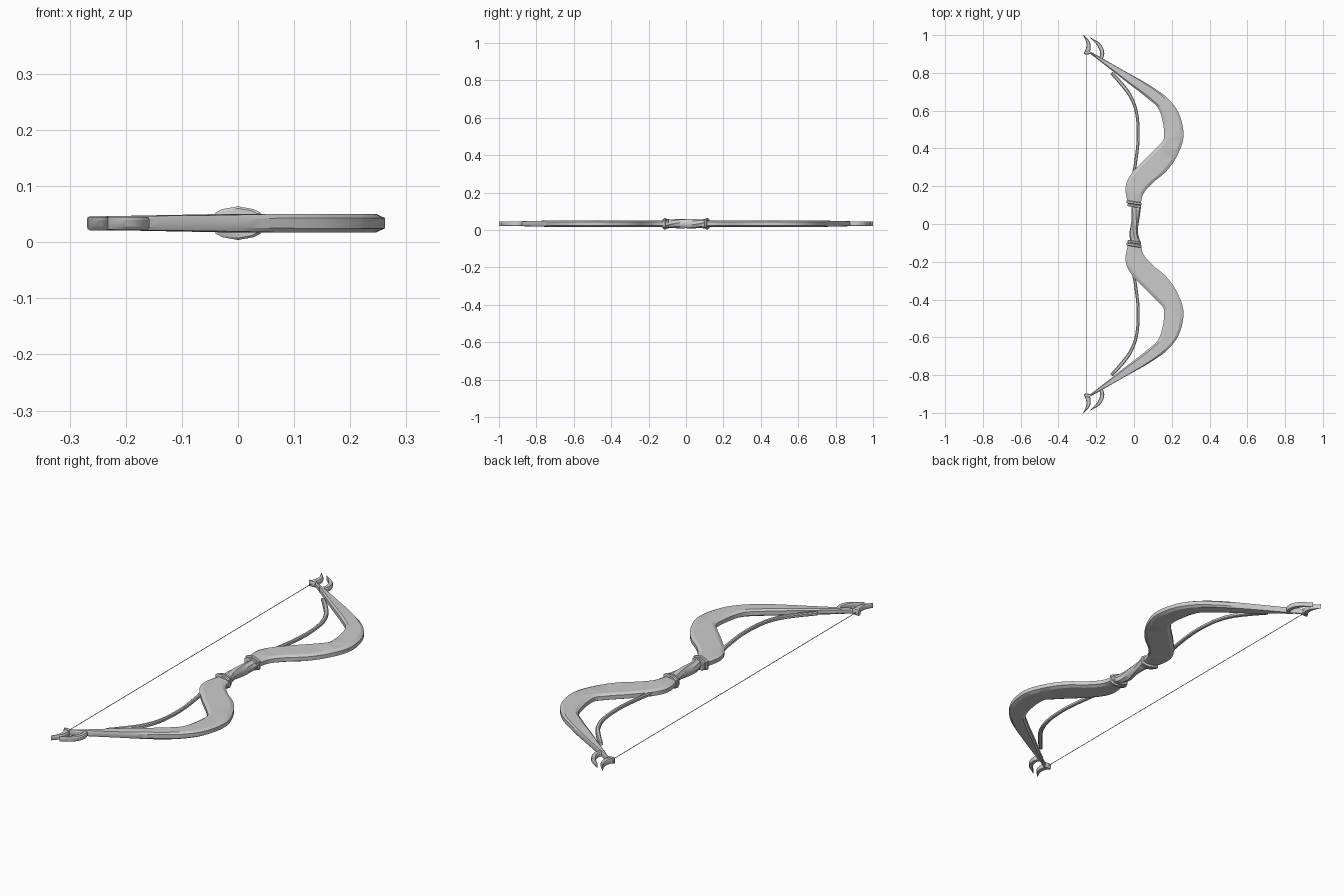
import bpy, bmesh, math
from mathutils import Vector

if "Cube" in bpy.data.objects:
    bpy.data.objects.remove(bpy.data.objects["Cube"])

MID = 0.034
grey = bpy.data.materials.new("plain grey")
grey.use_nodes = True
grey.diffuse_color = (0.6, 0.6, 0.6, 1)
grey.node_tree.nodes["Principled BSDF"].inputs["Base Color"].default_value = (0.6, 0.6, 0.6, 1)


def smooth_path(points, steps):
    """Catmull-Rom curve through points of any dimension."""
    pts = [Vector(p) for p in points]
    pts = [pts[0] * 2 - pts[1]] + pts + [pts[-1] * 2 - pts[-2]]
    out = []
    for a, b, c, d in zip(pts, pts[1:], pts[2:], pts[3:]):
        for i in range(steps):
            t = i / steps
            out.append(b + (c - a) * (t / 2) + (a * 2 - b * 5 + c * 4 - d) * (t * t / 2)
                       + (b * 3 - a - c * 3 + d) * (t ** 3 / 2))
    return out + [pts[-2]]


def skin(name, rings, mirror=False, angle=30):
    """Joins rings of points into a closed solid."""
    bm = bmesh.new()
    rows = [[bm.verts.new(p) for p in ring] for ring in rings]
    n = len(rows[0])
    for a, b in zip(rows, rows[1:]):
        for i in range(n):
            bm.faces.new((a[i], a[(i + 1) % n], b[(i + 1) % n], b[i]))
    bm.faces.new(rows[0])
    bm.faces.new(rows[-1])
    bmesh.ops.recalc_face_normals(bm, faces=bm.faces)
    mesh = bpy.data.meshes.new(name)
    bm.to_mesh(mesh)
    bm.free()
    mesh.materials.append(grey)
    obj = bpy.data.objects.new(name, mesh)
    bpy.context.collection.objects.link(obj)
    if mirror:
        mod = obj.modifiers.new("both ends", "MIRROR")
        mod.use_axis = (False, True, False)
        mod.use_mirror_merge = False
    bpy.ops.object.select_all(action="DESELECT")
    obj.select_set(True)
    bpy.context.view_layer.objects.active = obj
    bpy.ops.object.shade_smooth_by_angle(angle=math.radians(angle))
    return obj


def bevelled_ring(left, right, half, inset):
    """Flat section between two edge points, with chamfered edges."""
    across = right - left
    inset = min(inset / max(across.length, 1e-5), 0.3)
    up = Vector((0, 0, half))
    a, b = left + across * inset, right - across * inset
    low = up * 0.55
    return [left - low, left + low, a + up, b + up, right + low, right - low, b - up, a - up]


def ribbon(name, path, half, inset, steps=6):
    """Flat curved strip; path holds x, y and width."""
    pts = smooth_path(path, steps)
    rings = []
    for i, p in enumerate(pts):
        d = pts[min(i + 1, len(pts) - 1)] - pts[max(i - 1, 0)]
        side = Vector((d.y, -d.x, 0)).normalized() * p.z / 2
        c = Vector((p.x, p.y, MID))
        rings.append(bevelled_ring(c - side, c + side, half, inset))
    return skin(name, rings, mirror=True)


# Broad limbs, as pairs of inner and outer edge points
edges = [(-.03, .1, .034, .1), (-.045, .185, .05, .16), (-.024, .25, .098, .217),
         (.045, .33, .172, .28), (.125, .41, .23, .365), (.16, .465, .262, .465),
         (.135, .6, .24, .58), (.066, .67, .177, .667), (-.05, .76, .082, .735),
         (-.18, .862, -.05, .81), (-.225, .896, -.18, .884), (-.25, .912, -.24, .918)]
rings = []
for e in smooth_path(edges, 6):
    half = 0.0165 - 0.004 * max(0, e[1] - 0.75) / 0.16
    rings.append(bevelled_ring(Vector((e[0], e[1], MID)), Vector((e[2], e[3], MID)), half, 0.016))
skin("limbs", rings, mirror=True, angle=25)

# Slender inner braces
ribbon("inner_braces", [(-.01, .24, .016), (.006, .31, .016), (.022, .45, .016), (.015, .58, .016),
                        (-.015, .67, .018), (-.065, .74, .02), (-.12, .8, .016)], 0.008, 0.004)

# Curved horns on the tips
ribbon("inner_horns", [(-.25, .905, .026), (-.241, .935, .024), (-.245, .965, .018),
                       (-.268, 1, .002)], 0.011, 0.003)
ribbon("outer_horns", [(-.19, .87, .016), (-.17, .888, .02), (-.171, .92, .022),
                       (-.19, .953, .018), (-.232, .987, .002)], 0.011, 0.003)

# Nocks where the string is tied
ribbon("nocks", [(-.264, .905, .012), (-.25, .907, .018), (-.232, .911, .022)], 0.013, 0.003)

# Bowstring
string = [[Vector((-.25 + .0015 * math.cos(a), y, MID + .0015 * math.sin(a)))
           for a in (k * math.tau / 6 for k in range(6))] for y in (-.91, .91)]
skin("bowstring", string)

# Twisted grip
rings = []
for i in range(25):
    t = i / 12 - 1
    wide, tall = 0.021 + 0.008 * t * t, 0.026 - 0.006 * t * t
    cx = 0.004 - 0.008 * math.cos(t * math.pi) * (t * t) + 0.005 * math.sin(t * math.pi)
    twist = t * 0.6
    ring = []
    for k in range(8):
        a = k * math.tau / 8 + math.pi / 8
        u, w = math.cos(a) * wide, math.sin(a) * tall
        ring.append(Vector((cx + u * math.cos(twist) - w * math.sin(twist), t * 0.105,
                            MID + u * math.sin(twist) + w * math.cos(twist))))
    rings.append(ring)
skin("grip", rings, angle=40)


def collar(name, y, tilt, half_x, half_z, depth):
    """Slightly tilted band around the grip, with pointed top and bottom."""
    rings = []
    for dy, s in ((-depth, .88), (-depth * .6, 1), (depth * .6, 1), (depth, .88)):
        shape = [(-1, -.75), (-1, .75), (-.7, 1), (0, 1.2), (.7, 1), (1, .75),
                 (1, -.75), (.7, -1), (0, -1.2), (-.7, -1)]
        rings.append([Vector((u * half_x * s, y + dy + u * half_x * tilt, MID + w * half_z * s))
                      for u, w in shape])
    skin(name, rings)


# Paired bands at both ends of the grip
for end, sign in (("back", 1), ("front", -1)):
    collar(end + "_outer_collar", sign * .112, -.15, .04, .025, .008)
    collar(end + "_inner_collar", sign * .096, -.15, .034, .022, .007)
